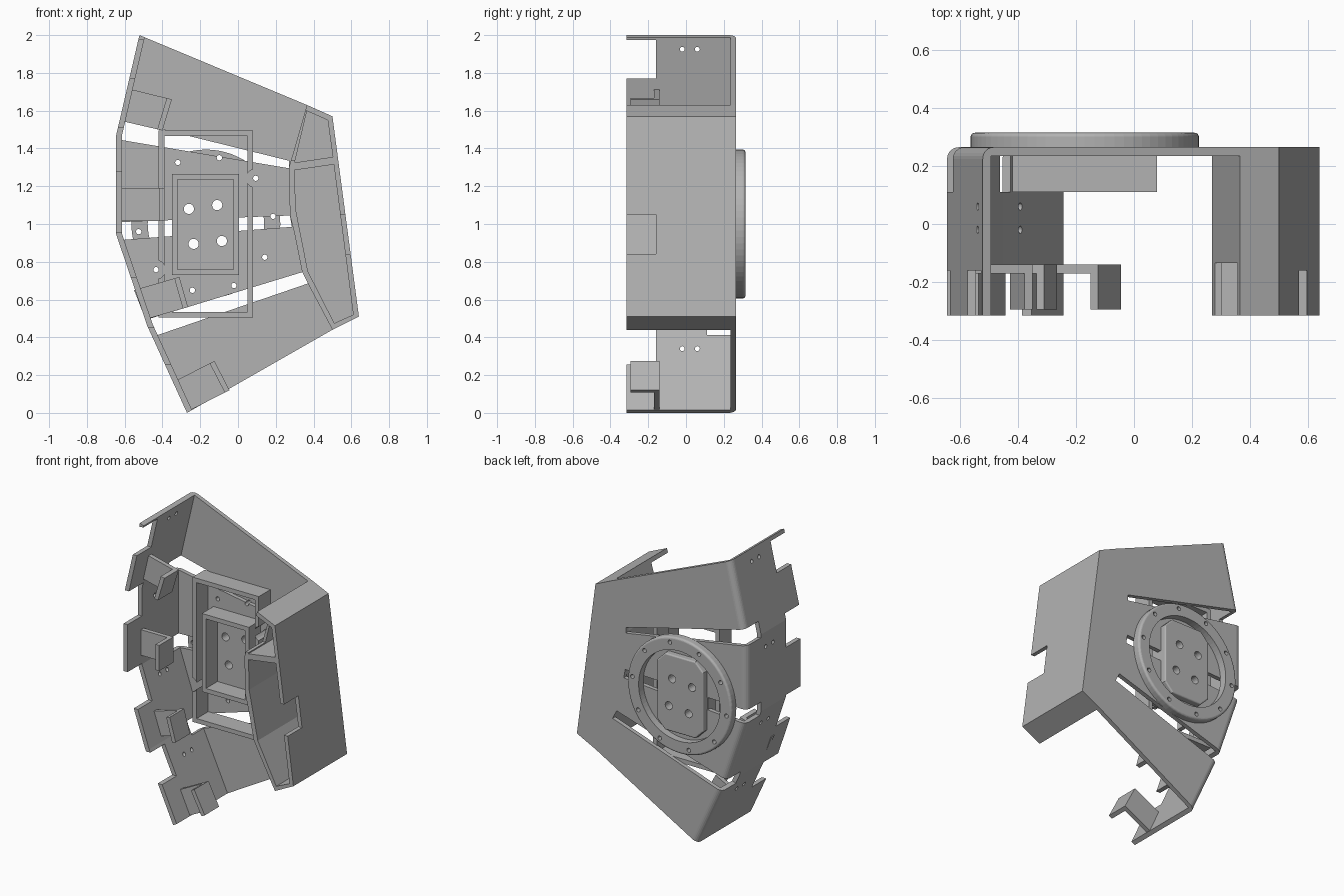
import bpy, bmesh, math
from mathutils import Matrix

if "Cube" in bpy.data.objects:
    bpy.data.objects.remove(bpy.data.objects["Cube"])

grey = bpy.data.materials.new("plain_grey")
grey.use_nodes = True
GREY = (0.45, 0.45, 0.45, 1)
grey.diffuse_color = GREY
grey.node_tree.nodes["Principled BSDF"].inputs["Base Color"].default_value = GREY


def finish(name, bm):
    bmesh.ops.recalc_face_normals(bm, faces=bm.faces)
    mesh = bpy.data.meshes.new(name)
    bm.to_mesh(mesh)
    bm.free()
    mesh.materials.append(grey)
    obj = bpy.data.objects.new(name, mesh)
    bpy.context.collection.objects.link(obj)
    return obj


def prism(name, pts, y0, y1, bevel=0, edge_rule=None):
    """Extrude an (x, z) outline from y0 to y1, optionally rounding edges of the y1 face."""
    bm = bmesh.new()
    face = bm.faces.new([bm.verts.new((x, y0, z)) for x, z in pts])
    ext = bmesh.ops.extrude_face_region(bm, geom=[face])["geom"]
    for v in ext:
        if isinstance(v, bmesh.types.BMVert):
            v.co.y = y1
    bmesh.ops.recalc_face_normals(bm, faces=bm.faces)
    if bevel:
        edges = [e for e in bm.edges if all(abs(v.co.y - y1) < 1e-5 for v in e.verts)
                 and (edge_rule is None or edge_rule(e))]
        bmesh.ops.bevel(bm, geom=edges, offset=bevel, segments=6, profile=0.5, affect='EDGES')
    return finish(name, bm)


def rect(x0, x1, z0, z1):
    return [(x0, z0), (x1, z0), (x1, z1), (x0, z1)]


def circle(x, z, r, n=20):
    return [(x + r * math.cos(2 * math.pi * i / n), z + r * math.sin(2 * math.pi * i / n))
            for i in range(n)]


def cutter(pts, y0, y1):
    return prism("cutter", pts, y0, y1)


def side_hole(y, z, r=0.013):
    """Drill running along x through the finger wall."""
    bm = bmesh.new()
    bmesh.ops.create_cone(bm, cap_ends=True, segments=16, radius1=r, radius2=r, depth=0.7,
                          matrix=Matrix.Translation((-0.4, y, z)) @ Matrix.Rotation(math.pi / 2, 4, 'Y'))
    return finish("cutter", bm)


def carve(obj, cutters):
    for c in cutters:
        c.hide_render = True
        m = obj.modifiers.new("cut", 'BOOLEAN')
        m.operation, m.solver, m.object = 'DIFFERENCE', 'EXACT', c
    deps = bpy.context.evaluated_depsgraph_get()
    mesh = bpy.data.meshes.new_from_object(obj.evaluated_get(deps))
    obj.modifiers.clear()
    obj.data = mesh
    for c in cutters:
        bpy.data.objects.remove(c)


FRONT, FLOOR, BACK, RIM = -0.315, 0.235, 0.265, 0.315
CX, CZ = -0.17, 1.0
bolts = [(CX + 0.358 * math.cos(math.radians(6.5 + 36 * i)),
          CZ + 0.358 * math.sin(math.radians(6.5 + 36 * i))) for i in range(10)]
mounts = [(-0.26, 1.08), (-0.11, 1.10), (-0.235, 0.895), (-0.085, 0.91)]


def bolt_cutters():
    return [cutter(circle(x, z, 0.014), 0.2, 0.4) for x, z in bolts]


def mount_cutters():
    return [cutter(circle(x, z, 0.027), 0.2, 0.4) for x, z in mounts]


# Back plate with the bent finger wall
outline = [(-0.522, 2.0), (-0.645, 1.47), (-0.645, 0.945), (-0.48, 0.46), (-0.27, 0.0),
           (0.5, 0.44), (0.64, 0.51), (0.5, 1.57), (0.365, 1.63)]
wall_xs = {round(p[0], 3) for p in outline[:5]}
body = prism("fingered_shell", outline, FRONT, BACK, 0.04,
             lambda e: all(round(v.co.x, 3) in wall_xs for v in e.verts))
cuts = [cutter([(-0.468, 2.1), (-0.615, 1.466), (-0.615, 0.95), (-0.452, 0.47),
                (-0.2, -0.08), (1, -0.08), (1, 2.1)], -0.5, FLOOR)]
# Tapered slots between the fingers
slots = [[(-0.75, 1.587), (0.27, 1.335), (0.27, 1.295), (-0.75, 1.467)],
         [(-0.75, 1.005), (0.275, 1.045), (0.285, 0.985), (-0.75, 0.905)],
         [(-0.65, 0.443), (0.34, 0.745), (0.37, 0.685), (-0.65, 0.335)]]
cuts += [cutter(s, 0.11, 0.5) for s in slots]
# Notches that leave forward tabs on the wall
for z0, z1 in [(1.77, 1.975), (1.28, 1.51), (0.72, 0.955), (0.255, 0.45)]:
    cuts.append(cutter(rect(-0.8, 0, z0, z1), -0.5, -0.16))
# Screw holes, one pair per finger
for z in (1.925, 1.37, 0.84, 0.34):
    cuts += [side_hole(y, z) for y in (-0.02, 0.06)]
carve(body, cuts + bolt_cutters() + mount_cutters())

# Hollow handle with two chambers
handle = prism("hollow_handle",
               [(0.365, 1.63), (0.5, 1.57), (0.64, 0.51), (0.5, 0.44), (0.37, 0.685),
                (0.34, 0.745), (0.3, 0.945), (0.275, 1.045), (0.27, 1.3), (0.28, 1.335)],
               FRONT, FLOOR)
carve(handle, [
    cutter([(0.365, 1.598), (0.475, 1.55), (0.502, 1.355), (0.3, 1.325)], -0.5, 0.5),
    cutter([(0.507, 1.315), (0.61, 0.52), (0.51, 0.475), (0.37, 0.75), (0.305, 1.08),
            (0.3, 1.285)], -0.5, 0.5),
    cutter([(0.2, 1.335), (0.31, 1.335), (0.366, 1.598), (0.2, 1.66)], -0.5, -0.135),
    cutter(rect(0.5, 0.8, 0.84, 1.05), -0.5, -0.16)])

# L-shaped brackets: outer top, inner top, inner bottom, outer bottom
brackets = [[(-0.575, 1.715), (-0.35, 1.66), (-0.4, 1.495), (-0.615, 1.545)],
            [(-0.63, 1.19), (-0.39, 1.19), (-0.39, 1.015), (-0.63, 1.015)],
            [(-0.55, 0.65), (-0.31, 0.72), (-0.265, 0.56), (-0.49, 0.495)],
            [(-0.34, 0.165), (-0.125, 0.275), (-0.045, 0.12), (-0.262, 0.01)]]
for i, (a, b, c, d) in enumerate(brackets, 1):
    prism(f"bracket_shelf_{i}", [a, b, c, d], -0.17, -0.14)
    length = math.dist(a, b)
    back = [(p - q) * 0.028 / length for p, q in zip(a, b)]
    b2 = (b[0] + back[0], b[1] + back[1])
    c2 = (c[0] + back[0], c[1] + back[1])
    prism(f"bracket_lip_{i}", [b2, b, c, c2], -0.295, -0.14)

# Outer rectangular frame, relieved around two bolts
frame = prism("outer_frame", rect(-0.42, 0.08, 0.505, 1.495), 0.11, 0.24)
carve(frame, [cutter(rect(-0.39, 0.05, 0.535, 1.465), 0, 0.5)]
      + [cutter(circle(*bolts[i], 0.05), 0, 0.5) for i in (1, 6)])

# Inner open box
box = prism("inner_box", rect(-0.35, 0.005, 0.73, 1.265), 0.11, 0.26)
carve(box, [cutter(rect(-0.32, -0.025, 0.76, 1.235), 0, FLOOR)] + mount_cutters())

# Chamfered mounting pad on the back
w, h, k = 0.175, 0.262, 0.06
pad_pts = [(CX + x, CZ + z) for x, z in
           [(-w, k - h), (k - w, -h), (w - k, -h), (w, k - h),
            (w, h - k), (w - k, h), (k - w, h), (-w, h - k)]]
pad = prism("mounting_pad", pad_pts, 0.255, 0.308, 0.01)
carve(pad, mount_cutters())

# Bolt ring on the back
ring = prism("bolt_ring", circle(CX, CZ, 0.394, 72), 0.262, RIM, 0.015)
carve(ring, [cutter(circle(CX, CZ, 0.308, 72), 0, 0.5)] + bolt_cutters())
